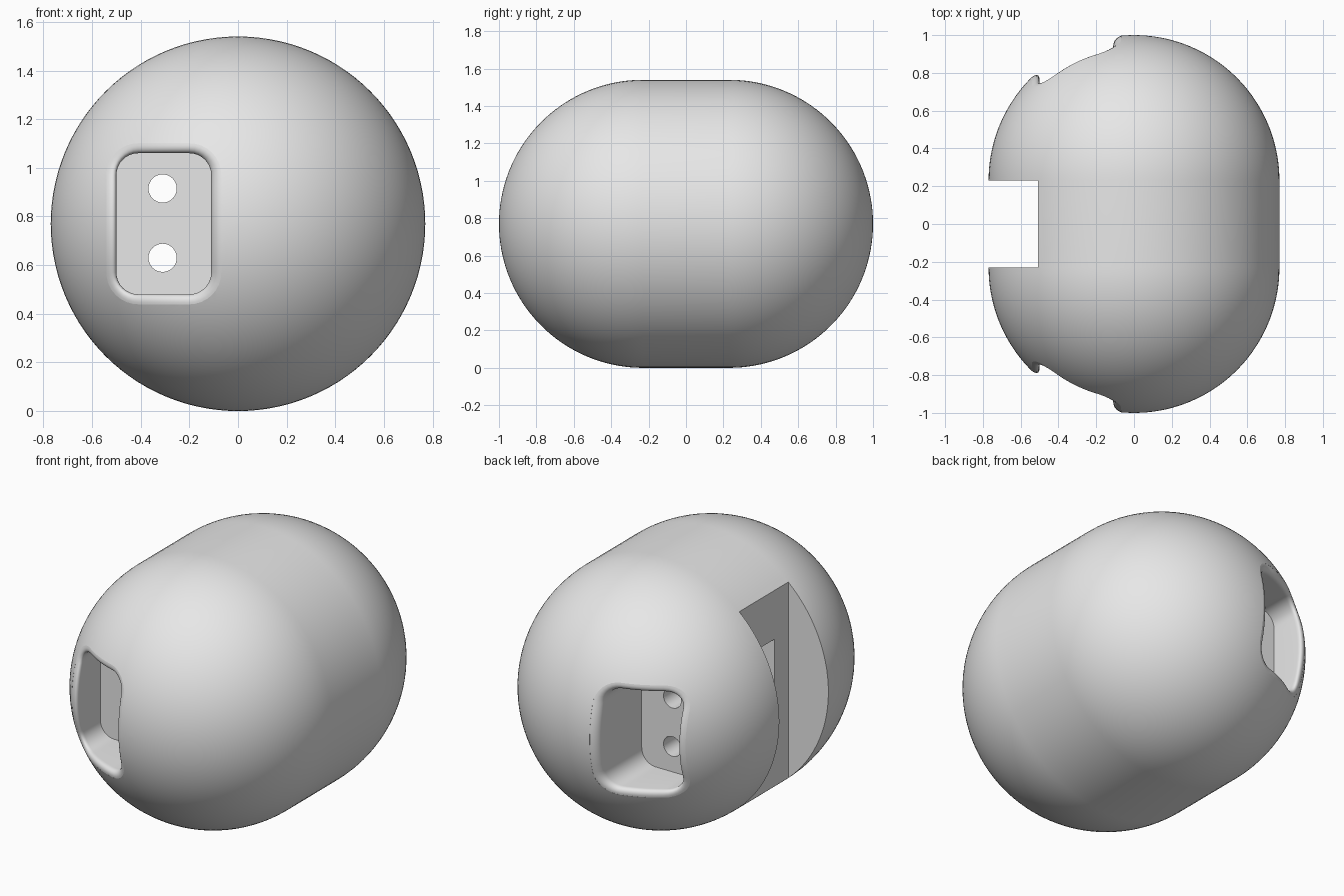
import bpy, bmesh, math
from math import sin, cos, pi, radians, sqrt

if "Cube" in bpy.data.objects:
    bpy.data.objects.remove(bpy.data.objects["Cube"], do_unlink=True)

R = 0.77        # radius of the rounded ends
HALF = 0.23     # half length of the straight middle
CZ = 0.77       # height of the axis

grey = bpy.data.materials.new("plain_grey")
grey.use_nodes = True
grey.diffuse_color = (0.8, 0.8, 0.8, 1)
grey.node_tree.nodes["Principled BSDF"].inputs["Base Color"].default_value = (0.8, 0.8, 0.8, 1)


def loft(name, rings):
    """Closed solid through a list of equally long point rings."""
    bm = bmesh.new()
    loops = [[bm.verts.new(p) for p in ring] for ring in rings]
    n = len(loops[0])
    for a, b in zip(loops, loops[1:]):
        for i in range(n):
            j = (i + 1) % n
            bm.faces.new((a[i], a[j], b[j], b[i]))
    bm.faces.new(loops[0])
    bm.faces.new(loops[-1])
    bmesh.ops.recalc_face_normals(bm, faces=bm.faces)
    mesh = bpy.data.meshes.new(name)
    bm.to_mesh(mesh)
    bm.free()
    mesh.materials.append(grey)
    obj = bpy.data.objects.new(name, mesh)
    bpy.context.collection.objects.link(obj)
    return obj


def circle(x, y, z, r, n):
    return [(x + r * cos(2 * pi * i / n), y, z + r * sin(2 * pi * i / n)) for i in range(n)]


def box(name, x0, x1, y, z0, z1):
    return loft(name, [[(x0, s, z0), (x1, s, z0), (x1, s, z1), (x0, s, z1)] for s in (-y, y)])


def surface_y(x, z):
    return HALF + sqrt(max(0.0, R * R - x * x - (z - CZ) ** 2))


def rounded_rect(x0, x1, z0, z1, r, steps=8):
    """Outline points, each with its outward direction."""
    corners = [(x1 - r, z1 - r), (x0 + r, z1 - r), (x0 + r, z0 + r), (x1 - r, z0 + r)]
    arcs = [[(cx + r * cos(a), cz + r * sin(a), cos(a), sin(a))
             for a in (pi / 2 * (k + i / steps) for i in range(steps + 1))]
            for k, (cx, cz) in enumerate(corners)]
    # Extra points on the straight sides let the lip follow the curved surface
    points = []
    for k, arc in enumerate(arcs):
        points += arc
        p, q = arc[-1], arcs[(k + 1) % 4][0]
        for i in range(1, 10):
            t = i / 10
            points.append((p[0] + (q[0] - p[0]) * t, p[1] + (q[1] - p[1]) * t, p[2], p[3]))
    return points


def pocket(name, side):
    """Flat-floored pocket whose mouth rolls smoothly into the rounded end."""
    lip = 0.05
    outline = rounded_rect(-0.5, -0.11, 0.48, 1.06, 0.09)
    rings = [[(x, side * 0.57, z) for x, z, _, _ in outline]]
    for deg in range(0, 81, 10):
        a = radians(deg)
        o = lip * (1 - cos(a))
        rings.append([(x + nx * o, side * (surface_y(x + nx * o, z + nz * o) - lip * (1 - sin(a))),
                       z + nz * o) for x, z, nx, nz in outline])
    rings.append([(x, side * 1.2, z) for x, _, z in rings[-1]])
    return loft(name, rings)


# Capsule body lying along y
angles = [radians(0.5 + 89.5 * i / 36) for i in range(37)]
end = [(HALF + R * cos(a), R * sin(a)) for a in angles]
profile = end + [(-y, r) for y, r in reversed(end)]
body = loft("capsule_body", [circle(0, y, CZ, r, 112) for y, r in profile])

# Cutters: side slot, inner cavity, end pockets, through holes
cutters = [
    box("side_slot", -1, -0.508, 0.229, -0.2, 1.8),
    box("inner_cavity", -0.6, -0.11, 0.1, 0.48, 1.06),
    pocket("front_pocket", -1),
    pocket("back_pocket", 1),
]
for label, z in (("upper_hole", 0.915), ("lower_hole", 0.63)):
    cutters.append(loft(label, [circle(-0.31, y, z, 0.058, 32) for y in (-0.64, 0.64)]))

bpy.context.view_layer.objects.active = body
for cutter in cutters:
    cutter.hide_render = True
    mod = body.modifiers.new(cutter.name, "BOOLEAN")
    mod.operation = "DIFFERENCE"
    mod.solver = "EXACT"
    mod.object = cutter
    bpy.ops.object.modifier_apply(modifier=mod.name)
for cutter in cutters:
    bpy.data.objects.remove(cutter, do_unlink=True)

# Smooth shading with crisp cut edges
bpy.ops.object.select_all(action="DESELECT")
body.select_set(True)
bpy.ops.object.shade_smooth_by_angle(angle=radians(30))
